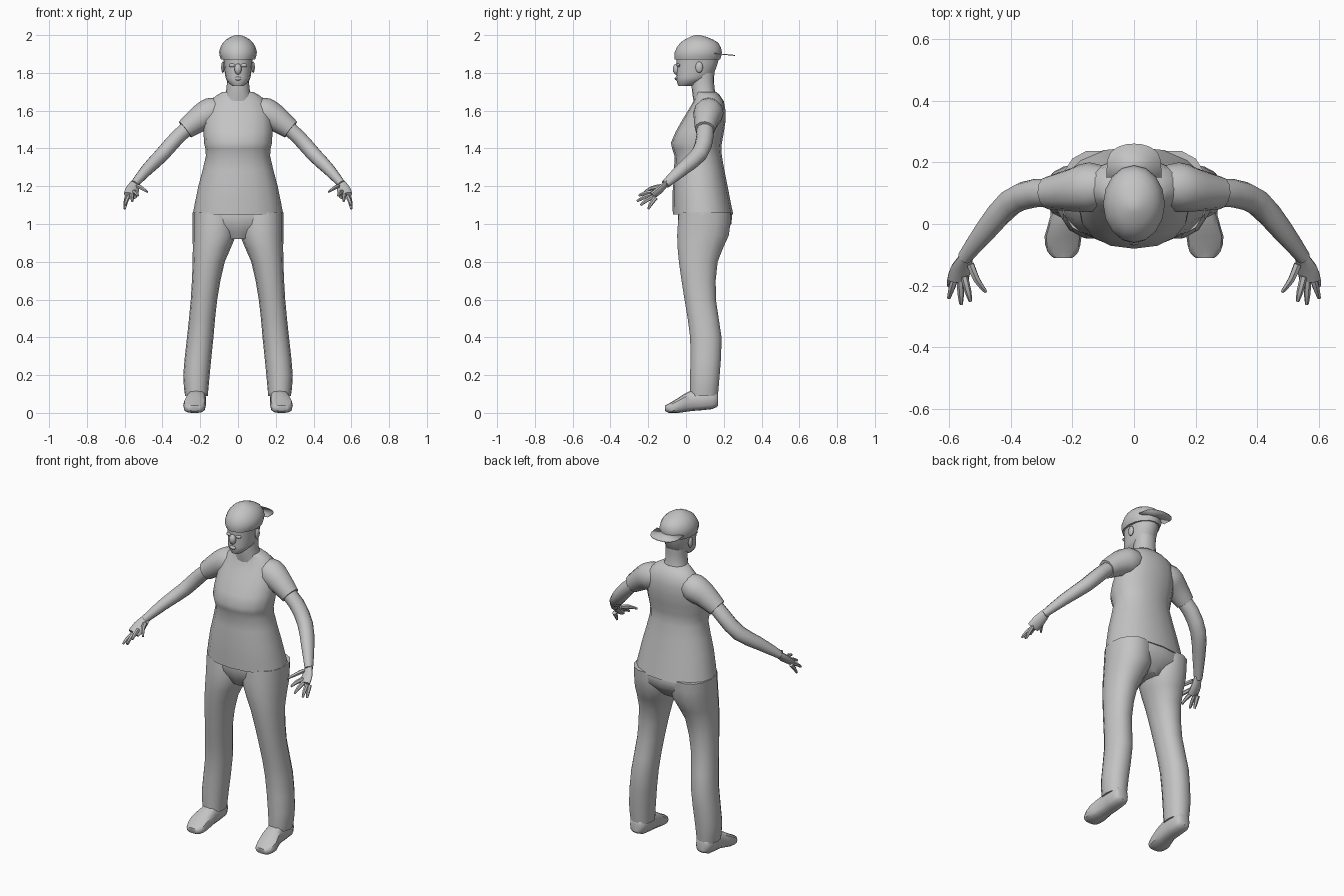
import bpy, bmesh, math
from mathutils import Vector

cube = bpy.data.objects.get("Cube")
if cube:
    bpy.data.objects.remove(cube, do_unlink=True)

GREY = (0.55, 0.55, 0.55, 1)
grey_material = bpy.data.materials.new("plain grey")
grey_material.use_nodes = True
grey_material.diffuse_color = GREY
grey_material.node_tree.nodes["Principled BSDF"].inputs["Base Color"].default_value = GREY


def finish(name, bm):
    """Turn a bmesh into a shaded, coloured object."""
    bmesh.ops.recalc_face_normals(bm, faces=bm.faces)
    mesh = bpy.data.meshes.new(name)
    bm.to_mesh(mesh)
    bm.free()
    mesh.materials.append(grey_material)
    part = bpy.data.objects.new(name, mesh)
    bpy.context.collection.objects.link(part)
    bpy.ops.object.select_all(action='DESELECT')
    part.select_set(True)
    bpy.context.view_layer.objects.active = part
    bpy.ops.object.shade_smooth_by_angle(angle=math.radians(40))
    return part


def smooth(rows, steps=2):
    """Flowing curve of in-between rows through the given rows."""
    keys = [Vector(row) for row in rows]
    keys = [keys[0]] + keys + [keys[-1]]
    result = []
    for before, start, end, after in zip(keys, keys[1:], keys[2:], keys[3:]):
        for step in range(steps):
            t = step / steps
            leave, arrive = (end - before) / 2, (after - start) / 2
            bend = (end - start) * 3 - leave * 2 - arrive
            twist = (start - end) * 2 + leave + arrive
            result.append(start + leave * t + bend * t ** 2 + twist * t ** 3)
    return result + [keys[-1]]


def oval(centre, u, v, sides, power):
    """Closed superellipse ring spanned by the half axes u and v."""
    ring = []
    for i in range(sides):
        angle = math.tau * i / sides
        c, s = math.cos(angle), math.sin(angle)
        ring.append(Vector(centre)
                    + Vector(u) * math.copysign(abs(c) ** (2 / power), c)
                    + Vector(v) * math.copysign(abs(s) ** (2 / power), s))
    return ring


def loft(name, rings):
    """Closed skin over a row of rings."""
    bm = bmesh.new()
    loops = [[bm.verts.new(point) for point in ring] for ring in rings]
    for low, high in zip(loops, loops[1:]):
        for i in range(len(low)):
            bm.faces.new((low[i - 1], low[i], high[i], high[i - 1]))
    bm.faces.new(loops[0])
    bm.faces.new(loops[-1])
    finish(name, bm)


def stack(name, rows, power=2.2, sides=16):
    """Level rings from rows of (height, right, left, front, back)."""
    loft(name, [oval(((right + left) / 2, (front + back) / 2, z),
                     ((left - right) / 2, 0, 0), (0, (back - front) / 2, 0), sides, power)
                for z, right, left, front, back in smooth(rows)])


def even_stack(name, rows, power=2.2):
    """Stack centred on the body, from rows of (height, half width, front, back)."""
    stack(name, [(z, -half, half, front, back) for z, half, front, back in rows], power)


def tube(name, rows, side, flatness=0.9, broad=Vector((0, 1, 0)), sides=10):
    """Limb through rows of (x, y, z, radius); broad is its wide direction."""
    path = smooth(rows)
    rings = []
    for i, row in enumerate(path):
        behind, ahead = path[max(i - 1, 0)], path[min(i + 1, len(path) - 1)]
        along = (ahead - behind).to_3d().normalized()
        u = (broad - along * broad.dot(along)).normalized()
        v = along.cross(u) * flatness
        ring = oval(row.to_3d(), u * row.w, v * row.w, sides, 2)
        rings.append([Vector((side * p.x, p.y, p.z)) for p in ring])
    loft(name, rings)


def blob(name, centre, size):
    """Small low-poly ellipsoid."""
    bm = bmesh.new()
    bmesh.ops.create_uvsphere(bm, u_segments=10, v_segments=6, radius=1)
    bmesh.ops.scale(bm, vec=size, verts=bm.verts)
    bmesh.ops.translate(bm, vec=centre, verts=bm.verts)
    finish(name, bm)


# Shirt body, from hem to collar
even_stack("shirt", [
    (1.05, .24, -.07, .25), (1.2, .21, -.07, .22), (1.36, .17, -.06, .19),
    (1.43, .18, -.08, .19), (1.55, .18, -.02, .21), (1.65, .15, .04, .2),
    (1.7, .08, .05, .16)])

# Seat of the trousers
even_stack("trouser_seat", [
    (1.07, .23, -.04, .24), (1, .22, -.04, .24), (.92, .08, 0, .17)])

# Neck and head
even_stack("neck", [(1.65, .08, .04, .17), (1.72, .06, .03, .15), (1.8, .06, .03, .15)])
even_stack("head", [
    (1.73, .03, -.04, .03), (1.76, .06, -.05, .1), (1.8, .07, -.05, .15),
    (1.9, .08, -.05, .18)])
blob("nose", (0, -.05, 1.82), (.02, .02, .03))
blob("lips", (0, -.05, 1.77), (.02, .01, .01))

# Cap worn backwards, with a thin brim behind
even_stack("cap", [
    (1.87, .09, -.06, .18), (1.91, .1, -.06, .19), (1.96, .08, -.03, .17),
    (1.99, .04, .02, .11), (2, .01, .05, .07)], power=2)
bm = bmesh.new()
rim = []
for i in range(13):
    angle = math.pi * i / 12
    reach = math.sqrt(math.sin(angle))
    rim.append(bm.verts.new((.09 * math.cos(angle), .15 + .11 * reach, 1.9 - .01 * reach)))
bm.faces.new(rim)
brim = finish("cap_brim", bm)
brim.modifiers.new("thickness", 'SOLIDIFY').thickness = .005

ACROSS_PALM = Vector((1, -.4, 0))
FIRST_KNUCKLE, LAST_KNUCKLE = Vector((.55, -.17, 1.17)), Vector((.59, -.16, 1.14))
FINGER_TIPS = {"index": (.53, -.25, 1.15), "middle": (.56, -.26, 1.12),
               "ring": (.6, -.24, 1.1), "little": (.6, -.2, 1.08)}

for side, label in ((1, "left_"), (-1, "right_")):
    blob(label + "eye", (side * .03, -.04, 1.84), (.02, .01, .01))
    blob(label + "ear", (side * .08, .07, 1.83), (.01, .02, .03))

    # Trouser leg, waist to ankle; the flip keeps right and left in order
    leg = [(1.06, .01, .24, -.04, .24), (.94, .01, .24, -.05, .23),
           (.8, .07, .24, -.04, .17), (.6, .11, .25, -.01, .16),
           (.4, .13, .27, .02, .19), (.2, .15, .29, .02, .18), (.09, .16, .28, .02, .17)]
    stack(label + "trouser_leg", [(z, side * inner, side * outer, front, back)
                                  for z, inner, outer, front, back in leg], sides=14)

    # Shoe, heel to toe, from rows of (y, middle, half width, sole, top)
    shoe = [(.17, .22, .03, .04, .1), (.14, .22, .05, .02, .13), (.03, .22, .05, .01, .12),
            (-.04, .23, .06, 0, .08), (-.09, .23, .05, 0, .05), (-.11, .23, .03, .01, .04)]
    loft(label + "shoe", [
        oval((side * x, y, (sole + top) / 2), (half, 0, 0), (0, 0, (top - sole) / 2), 12, 2.8)
        for y, x, half, sole, top in smooth(shoe)])

    # Sleeve, then the bare arm down to the wrist
    tube(label + "sleeve", [(.08, .12, 1.61, .06), (.14, .12, 1.59, .08),
                            (.2, .11, 1.56, .07), (.28, .1, 1.5, .053)], side, 1, sides=12)
    tube(label + "arm", [(.23, .1, 1.54, .045), (.32, .1, 1.46, .046), (.4, .07, 1.37, .045),
                         (.48, -.02, 1.29, .037), (.55, -.11, 1.21, .024)], side)

    # Hand with thumb and fanned fingers
    tube(label + "palm", [(.54, -.1, 1.22, .024), (.56, -.14, 1.18, .036),
                          (.57, -.18, 1.15, .036)], side, .5, ACROSS_PALM)
    tube(label + "thumb", [(.53, -.13, 1.2, .013), (.51, -.18, 1.19, .012),
                           (.48, -.22, 1.17, .006)], side, sides=6)
    for i, (finger, tip) in enumerate(FINGER_TIPS.items()):
        knuckle = FIRST_KNUCKLE.lerp(LAST_KNUCKLE, i / 3)
        middle = knuckle.lerp(Vector(tip), .6) + Vector((0, 0, .005))
        tube(label + finger + "_finger",
             [(*knuckle, .012), (*middle, .011), (*tip, .006)], side, 1, ACROSS_PALM, 6)
